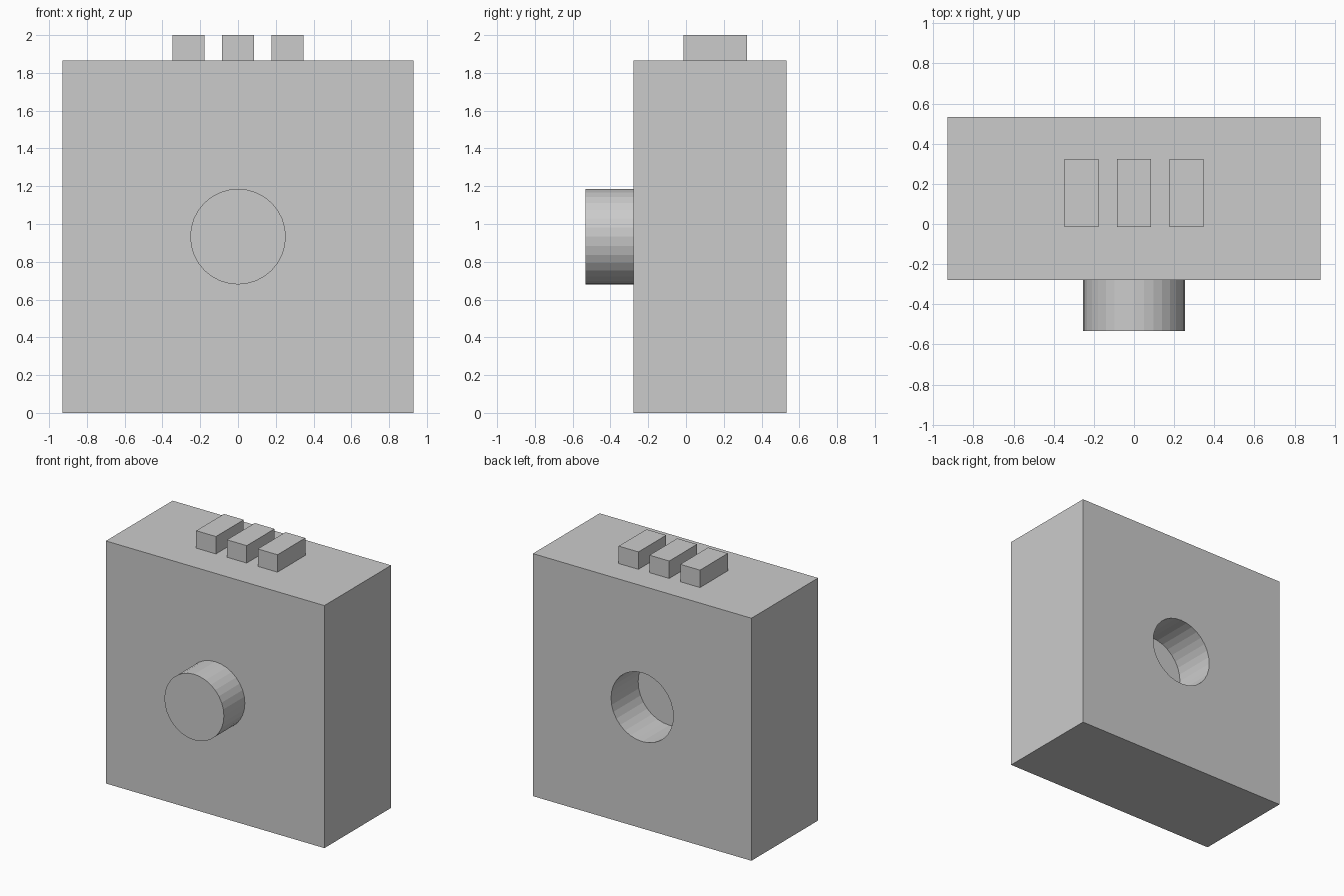
import bpy
from math import pi

if "Cube" in bpy.data.objects:
    bpy.data.objects.remove(bpy.data.objects["Cube"])

CENTRE_Z = 0.933
FRONT_Y, BACK_Y = -0.278, 0.533
TOP_Z = 1.866


def box(name, x0, x1, y0, y1, z0, z1):
    bpy.ops.mesh.primitive_cube_add(
        size=1, location=((x0 + x1) / 2, (y0 + y1) / 2, (z0 + z1) / 2))
    ob = bpy.context.object
    ob.name = name
    ob.scale = (x1 - x0, y1 - y0, z1 - z0)
    bpy.ops.object.transform_apply(location=False, rotation=False, scale=True)
    return ob


def cylinder_y(name, radius, y0, y1):
    bpy.ops.mesh.primitive_cylinder_add(
        vertices=32, radius=radius, depth=y1 - y0,
        location=(0, (y0 + y1) / 2, CENTRE_Z), rotation=(pi / 2, 0, 0))
    ob = bpy.context.object
    ob.name = name
    return ob


# Main block
body = box("body", -0.93, 0.93, FRONT_Y, BACK_Y, 0, TOP_Z)

# Blind round socket in the back
cutter = cylinder_y("socket_cutter", 0.265, BACK_Y - 0.33, BACK_Y + 0.1)
cut = body.modifiers.new("socket", 'BOOLEAN')
cut.operation = 'DIFFERENCE'
cut.solver = 'EXACT'
cut.object = cutter
bpy.context.view_layer.objects.active = body
bpy.ops.object.modifier_apply(modifier=cut.name)
bpy.data.objects.remove(cutter)

# Round peg on the front, slightly sunk into the block
cylinder_y("front_peg", 0.253, -0.533, FRONT_Y + 0.005)

# Three small tabs on top
for side, x in (("left", -0.262), ("middle", 0), ("right", 0.262)):
    box("top_tab_" + side, x - 0.084, x + 0.084, -0.014, 0.324,
        TOP_Z - 0.005, 2.0)
